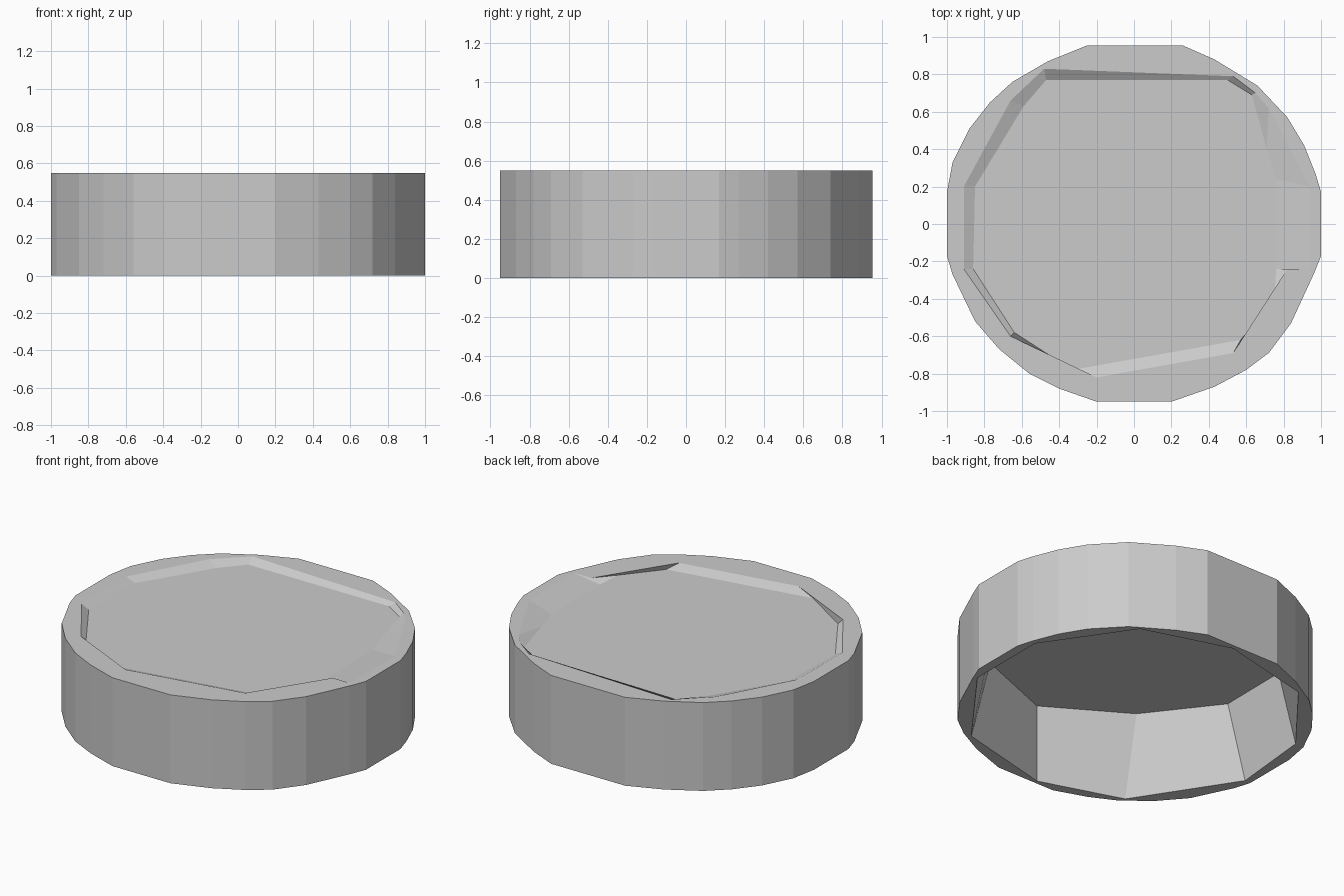
import bpy, bmesh, math

if "Cube" in bpy.data.objects:
    bpy.data.objects.remove(bpy.data.objects["Cube"])

HEIGHT, FLOOR, CEILING = 0.55, 0.525, 0.46

# outer outline, slightly irregular faceted circle
outline = [(1, -.17), (1, .17), (.97, .27), (.91, .42), (.82, .57), (.66, .74),
           (.43, .88), (.26, .955), (-.25, .955), (-.46, .87), (-.65, .76),
           (-.77, .65), (-.88, .51), (-.97, .33), (-1, .17), (-1, -.17),
           (-.97, -.27), (-.85, -.52), (-.72, -.67), (-.56, -.80), (-.40, -.88),
           (-.2, -.95), (.2, -.95), (.43, -.87), (.6, -.78), (.72, -.69),
           (.84, -.53), (.96, -.27)]

# upper and lower edges of the shallow recess in the top
recess_rim = [(.94, .2), (.72, .62), (.65, .70), (.53, .79), (-.48, .83), (-.66, .66),
              (-.91, .2), (-.91, -.24), (-.66, -.6), (-.2, -.82), (.53, -.69),
              (.82, -.24), (.94, -.24)]
recess_floor = [(.76, .24), (.71, .40), (.63, .69), (.5, .77), (-.47, .77), (-.59, .63),
                (-.85, .2), (-.86, -.24), (-.64, -.58), (-.33, -.78), (.57, -.62),
                (.75, -.4), (.76, -.24)]

# angle and radius of the corners of the underside cavity
cavity_opening = [(15, .975), (52, .965), (87, .93), (125, .96), (160, .97),
                  (190, .975), (233, .955), (266, .93), (305, .95), (345, .975)]
cavity_ceiling = [(15, .88), (52, .85), (87, .86), (125, .83), (162, .88),
                  (192, .86), (229, .79), (268, .89), (305, .84), (343, .84)]


def polar(corners):
    return [(r * math.cos(math.radians(a)), r * math.sin(math.radians(a)))
            for a, r in corners]


bm = bmesh.new()


def loop(points, z):
    verts = [bm.verts.new((x, y, z)) for x, y in points]
    edges = [bm.edges.new((verts[i - 1], verts[i])) for i in range(len(verts))]
    return verts, edges


def wall(a, b):
    for i in range(len(a[0])):
        bm.faces.new((a[0][i - 1], a[0][i], b[0][i], b[0][i - 1]))


def ring(a, b):
    bmesh.ops.triangle_fill(bm, use_beauty=True, edges=a[1] + b[1])


bottom, top = loop(outline, 0), loop(outline, HEIGHT)
rim, floor = loop(recess_rim, HEIGHT), loop(recess_floor, FLOOR)
opening, ceiling = loop(polar(cavity_opening), 0), loop(polar(cavity_ceiling), CEILING)

ring(top, rim)             # flat top rim
ring(bottom, opening)      # thin bottom lip
wall(bottom, top)          # outside
wall(rim, floor)           # recess sides
wall(opening, ceiling)     # sloping inner walls
bm.faces.new(floor[0])     # recessed panel
bm.faces.new(ceiling[0])   # underside of panel
bmesh.ops.recalc_face_normals(bm, faces=bm.faces)

mesh = bpy.data.meshes.new("hollow_lid")
bm.to_mesh(mesh)
bm.free()
lid = bpy.data.objects.new("hollow_lid", mesh)
bpy.context.collection.objects.link(lid)
